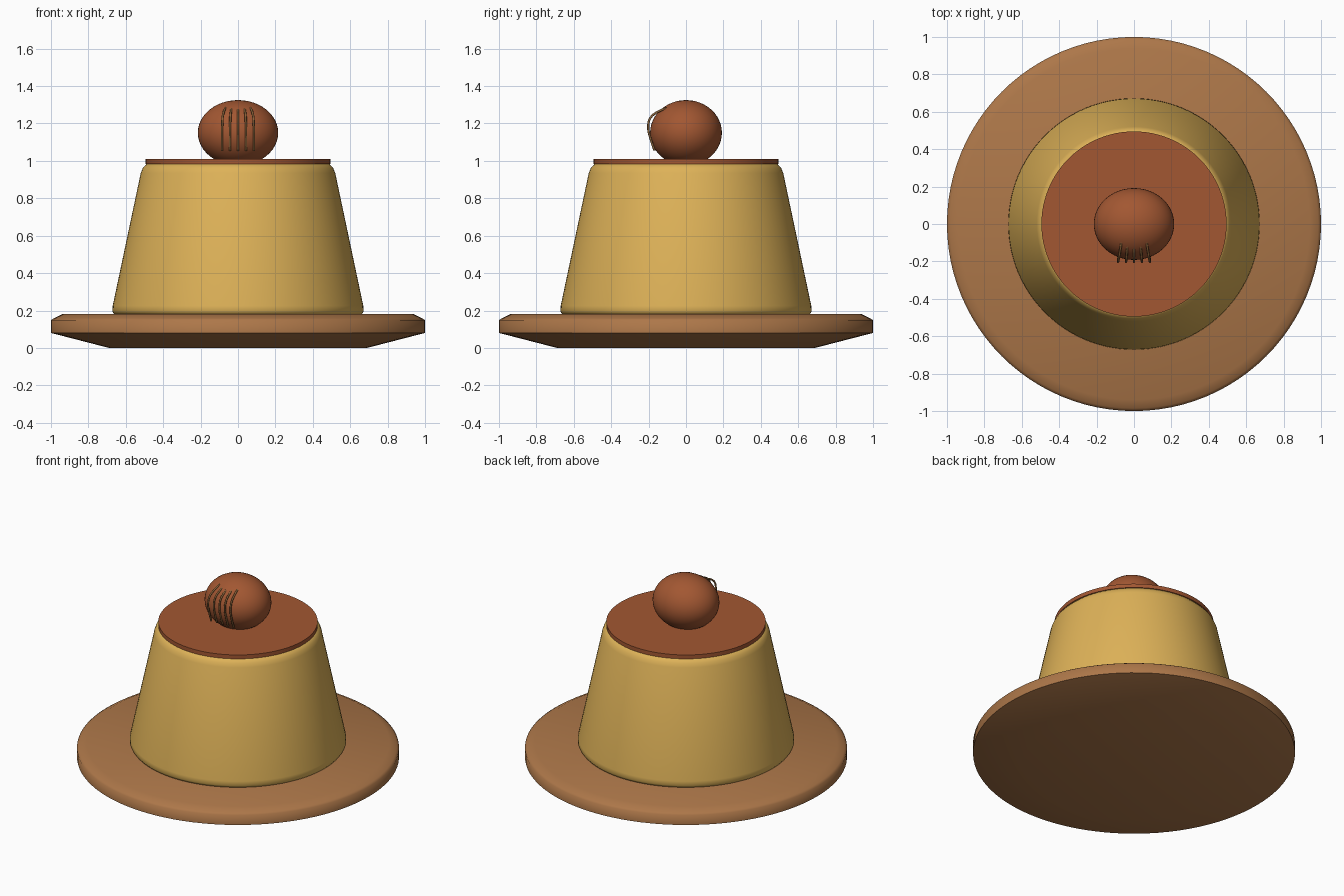
import bpy, bmesh, math

if "Cube" in bpy.data.objects:
    bpy.data.objects.remove(bpy.data.objects["Cube"])


def material(name, rgb):
    # sRGB 0-255 to linear
    m = bpy.data.materials.new(name)
    lin = [((c / 255 + 0.055) / 1.055) ** 2.4 for c in rgb]
    m.diffuse_color = (*lin, 1)
    m.use_nodes = True
    m.node_tree.nodes["Principled BSDF"].inputs["Base Color"].default_value = m.diffuse_color
    return m


WOOD = material("wood brown", (173, 119, 73))
CUSTARD = material("custard yellow", (222, 178, 88))
CARAMEL = material("caramel", (162, 87, 50))
STEM = material("dull tan", (140, 100, 58))


def lathe(name, profile, mat, angle, steps=96):
    # Spin a (radius, height) profile around z
    bm = bmesh.new()
    verts = [bm.verts.new((r, 0, z)) for r, z in profile]
    edges = [bm.edges.new(p) for p in zip(verts, verts[1:])]
    bmesh.ops.spin(bm, geom=verts + edges, cent=(0, 0, 0), axis=(0, 0, 1),
                   angle=math.tau, steps=steps)
    bmesh.ops.remove_doubles(bm, verts=bm.verts, dist=1e-5)
    bmesh.ops.recalc_face_normals(bm, faces=bm.faces)
    me = bpy.data.meshes.new(name)
    bm.to_mesh(me)
    bm.free()
    me.materials.append(mat)
    ob = bpy.data.objects.new(name, me)
    bpy.context.collection.objects.link(ob)
    smooth(ob, angle)
    return ob


def smooth(ob, angle):
    bpy.ops.object.select_all(action='DESELECT')
    ob.select_set(True)
    bpy.context.view_layer.objects.active = ob
    bpy.ops.object.shade_smooth_by_angle(angle=math.radians(angle))


# Serving plate with bevelled rim
lathe("plate", [(0, 0), (0.69, 0), (1.0, 0.08), (1.0, 0.148), (0.985, 0.158),
                (0.94, 0.18), (0, 0.18)], WOOD, 65)

# Custard body with rounded shoulders
lathe("pudding", [(0, 0.18), (0.662, 0.18), (0.672, 0.195), (0.67, 0.225),
                  (0.52, 0.935), (0.51, 0.96), (0.488, 0.985), (0, 0.985)],
      CUSTARD, 65)

# Caramel disc on top
lathe("caramel_top", [(0, 0.983), (0.495, 0.983), (0.495, 1.01), (0, 1.01)],
      CARAMEL, 30)

# Flattened ball topping
bpy.ops.mesh.primitive_uv_sphere_add(segments=48, ring_count=24, radius=1,
                                     location=(0, 0, 1.15))
ball = bpy.context.object
ball.name = "ball"
ball.scale = (0.215, 0.192, 0.175)
ball.data.materials.append(CARAMEL)
smooth(ball, 60)

# Five thin strands arching over the front of the ball: (x factor, y, z)
PATH = [(1.0, -0.168, 1.055), (1.0, -0.19, 1.12), (1.0, -0.202, 1.18),
        (0.97, -0.19, 1.23), (0.88, -0.145, 1.265), (0.72, -0.06, 1.295)]
for i in range(5):
    x = (i - 2) * 0.0425
    cu = bpy.data.curves.new("strand", 'CURVE')
    cu.dimensions = '3D'
    cu.bevel_depth = 0.006
    cu.bevel_resolution = 2
    cu.resolution_u = 6
    cu.use_fill_caps = True
    sp = cu.splines.new('BEZIER')
    sp.bezier_points.add(len(PATH) - 1)
    for p, (k, y, z) in zip(sp.bezier_points, PATH):
        p.co = (x * k, y, z)
        p.handle_left_type = p.handle_right_type = 'AUTO'
    cu.materials.append(STEM)
    strand = bpy.data.objects.new(f"strand_{i + 1}", cu)
    bpy.context.collection.objects.link(strand)
